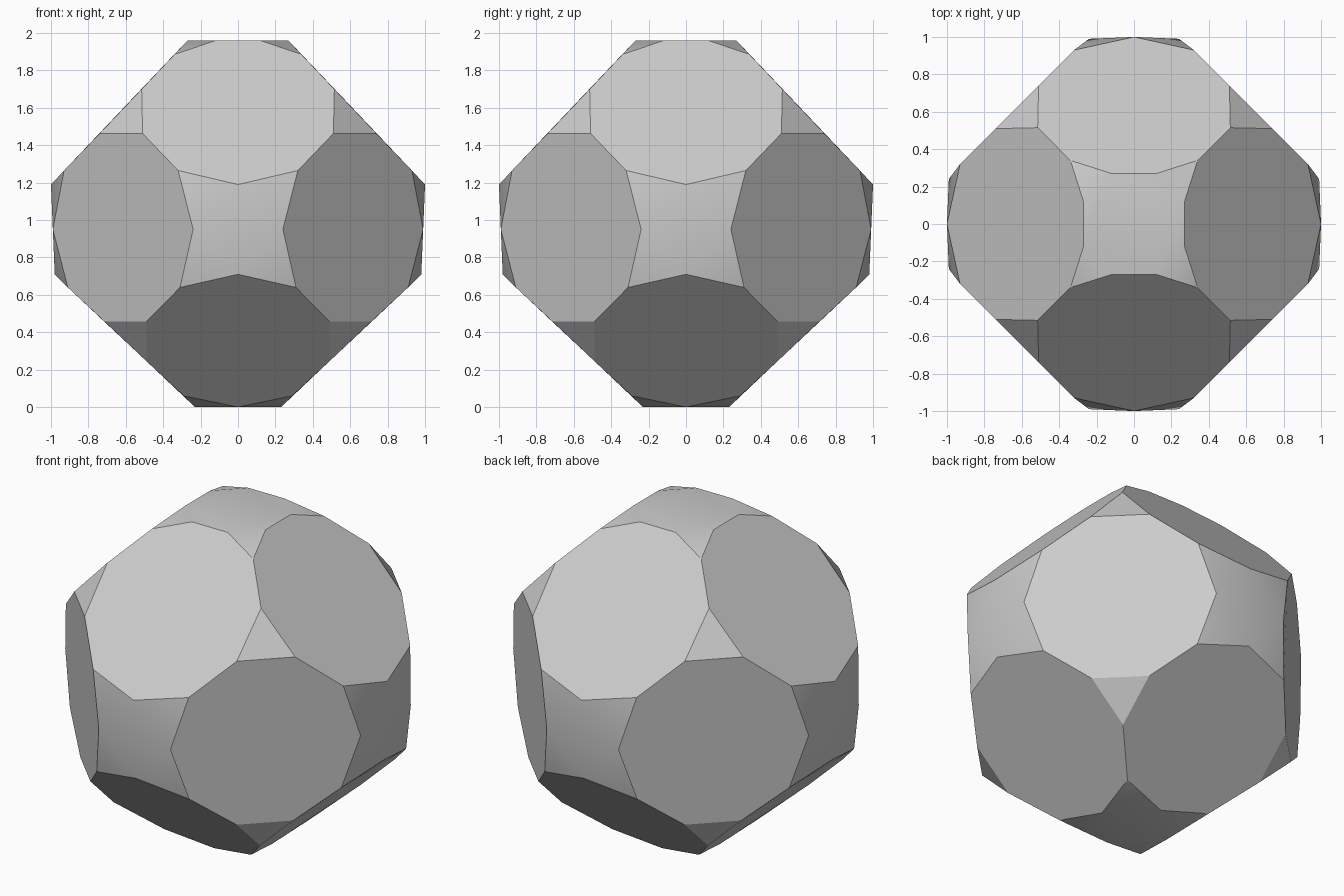
import bpy, bmesh, math
from mathutils import Matrix, Vector

if "Cube" in bpy.data.objects:
    bpy.data.objects.remove(bpy.data.objects["Cube"])

gray = bpy.data.materials.new("light_gray")
gray.diffuse_color = (0.6, 0.6, 0.6, 1)
gray.use_nodes = True
gray.node_tree.nodes["Principled BSDF"].inputs["Base Color"].default_value = gray.diffuse_color


def mir(pts):
    """Close a half outline by mirroring it in x (points on x = 0 stay single)."""
    return pts + [(-x, y, z) for x, y, z in reversed(pts) if x]


def swap(p):
    """Mirror a point across the diagonal between the front and right sides."""
    return (-p[1], -p[0], p[2])


# key corners of one side, front half plane x >= 0
front_top = (0, -1.0, 1.19)
up_a, up_b = (0.32, -0.93, 1.265), (0.51, -0.74, 1.463)
up_c, up_d = (0.515, -0.515, 1.70), (0.34, -0.34, 1.885)
rim = (0.12, -0.27, 1.96)
mid = (0.24, -0.99, 0.95)
front_low = (0, -0.98, 0.71)
lo_a, lo_b = (0.31, -0.91, 0.64), (0.49, -0.713, 0.457)
lo_c, lo_d = (0.49, -0.49, 0.246), (0.29, -0.29, 0.06)
base = (0, -0.23, 0)
mid_left = (-mid[0], mid[1], mid[2])

# flat cut facets: upper, lower and the upright one on the diagonal
upright = [mid, up_a, up_b]
facets = [
    mir([front_top, up_a, up_b, up_c, up_d, rim]),
    mir([front_low, lo_a, lo_b, lo_c, lo_d, base]),
    upright + [swap(p) for p in reversed(upright)]
    + [swap(lo_a), swap(lo_b), lo_b, lo_a],
]

# rounded patches left between the facets
patches = [[front_top, mid, front_low, mid_left]]
for s in (1, -1):
    m = mid if s > 0 else mid_left
    patches.append([front_top, (s * up_a[0], *up_a[1:]), m])
    patches.append([front_low, (s * lo_a[0], *lo_a[1:]), m])
patches += [
    [up_b, swap(up_b), up_c],
    [lo_b, swap(lo_b), lo_c],
    [rim, swap(rim), up_d],
    [base, swap(base), lo_d],
]

bm = bmesh.new()


def add(points, turn, smooth):
    rot = Matrix.Rotation(turn * math.pi / 2, 3, 'Z')
    face = bm.faces.new([bm.verts.new(rot @ Vector(p)) for p in points])
    face.smooth = smooth


for turn in range(4):
    for pts in facets:
        add(pts, turn, False)
    for pts in patches:
        add(pts, turn, True)

# top and bottom caps
top, bottom = [], []
for turn in range(4):
    rot = Matrix.Rotation(turn * math.pi / 2, 3, 'Z')
    top += [rot @ Vector((-rim[0], *rim[1:])), rot @ Vector(rim)]
    bottom.append(rot @ Vector(base))
add(top, 0, True)
add(bottom, 0, True)

bmesh.ops.remove_doubles(bm, verts=bm.verts[:], dist=0.002)
bmesh.ops.recalc_face_normals(bm, faces=bm.faces[:])

mesh = bpy.data.meshes.new("faceted_ball")
bm.to_mesh(mesh)
bm.free()
mesh.materials.append(gray)
ball = bpy.data.objects.new("faceted_ball", mesh)
bpy.context.collection.objects.link(ball)
